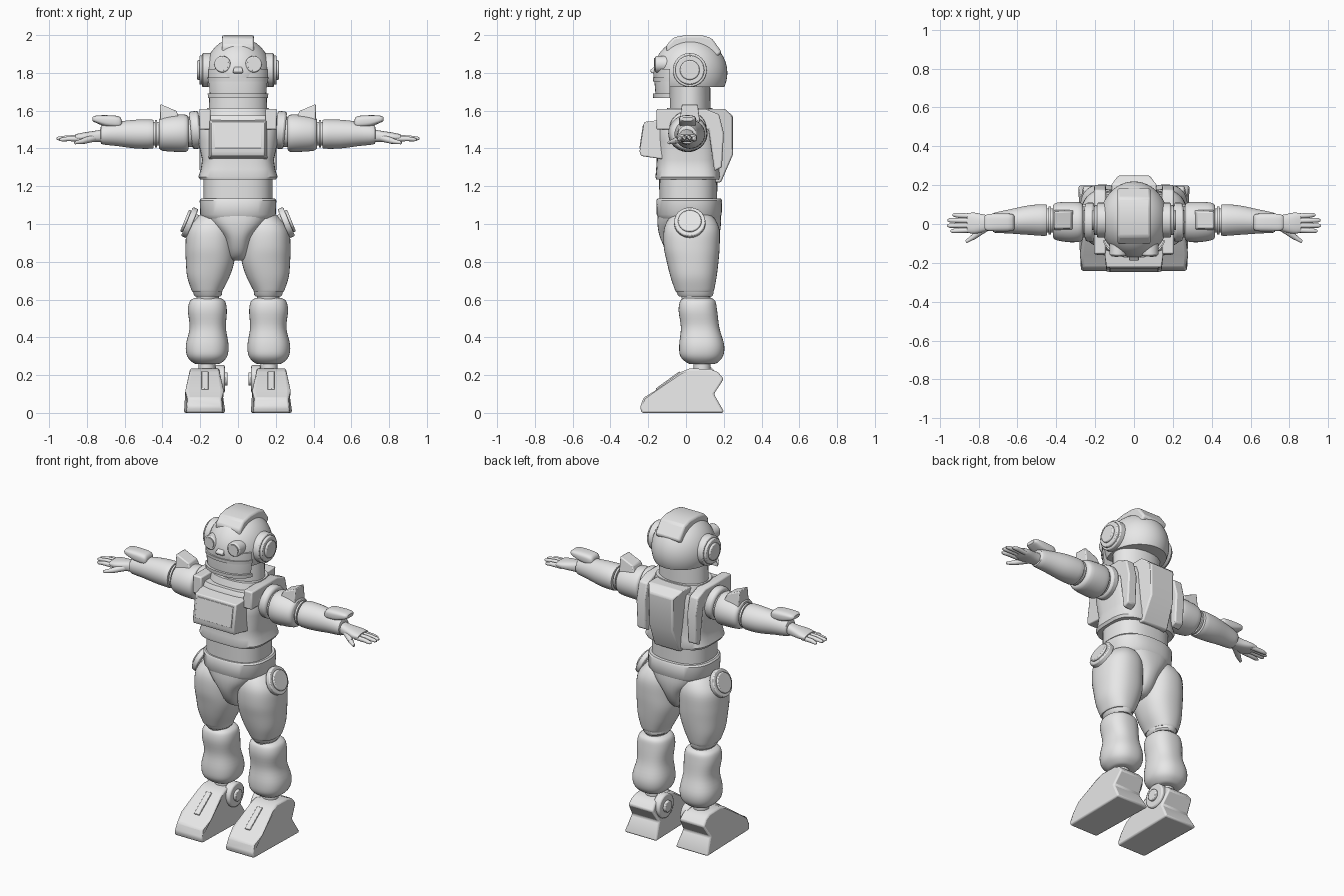
import bpy, bmesh, math
from mathutils import Vector

grey = bpy.data.materials.new("light_grey")
grey.diffuse_color = (0.8, 0.8, 0.8, 1)


def finish(name, bm, mirror=False, bevel=0.0, angle=35):
    bmesh.ops.recalc_face_normals(bm, faces=bm.faces)
    me = bpy.data.meshes.new(name)
    bm.to_mesh(me)
    bm.free()
    me.materials.append(grey)
    me.shade_smooth()
    me.set_sharp_from_angle(angle=math.radians(angle))
    ob = bpy.data.objects.new(name, me)
    bpy.context.collection.objects.link(ob)
    if bevel:
        m = ob.modifiers.new("bevel", 'BEVEL')
        m.width, m.segments, m.limit_method = bevel, 2, 'ANGLE'
    if mirror:
        ob.modifiers.new("mirror", 'MIRROR')
    return ob


def spline(rings, steps):
    """Catmull-Rom interpolation between cross-sections."""
    out = []
    for i in range(len(rings) - 1):
        a, b, c, d = (rings[max(0, min(len(rings) - 1, i + k))] for k in (-1, 0, 1, 2))
        for s in range(steps):
            t = s / steps
            out.append([0.5 * (2*q + (r-p)*t + (2*p-5*q+4*r-s2)*t*t + (3*q-p-3*r+s2)*t**3)
                        for p, q, r, s2 in zip(a, b, c, d)])
    return out + [rings[-1]]


def loft(name, rings, axis='z', power=2.0, steps=1, mirror=False, clip=None, n=40, angle=35):
    """Rings are (position, centre u, centre v, radius u, radius v)."""
    bm = bmesh.new()
    loops = []
    for t, cu, cv, ru, rv in (spline(rings, steps) if steps > 1 else rings):
        loop = []
        for k in range(n):
            c, s = math.cos(math.tau*k/n), math.sin(math.tau*k/n)
            u = cu + ru*math.copysign(abs(c)**(2/power), c)
            v = cv + rv*math.copysign(abs(s)**(2/power), s)
            loop.append(bm.verts.new((u, v, t) if axis == 'z' else (t, u, v)))
        loops.append(loop)
    for a, b in zip(loops, loops[1:]):
        for k in range(n):
            bm.faces.new((a[k], a[(k+1) % n], b[(k+1) % n], b[k]))
    bm.faces.new(loops[0])
    bm.faces.new(loops[-1])
    if clip:
        cut(bm, *clip)
    return finish(name, bm, mirror, angle=angle)


def cut(bm, co, normal):
    """Remove everything on the normal side and cap the hole."""
    r = bmesh.ops.bisect_plane(bm, geom=bm.verts[:]+bm.edges[:]+bm.faces[:],
                               plane_co=co, plane_no=normal, clear_outer=True)
    edges = [e for e in r['geom_cut'] if isinstance(e, bmesh.types.BMEdge)]
    bmesh.ops.holes_fill(bm, edges=edges, sides=0)


def prism(name, profile, width, cx=0.0, bevel=0.01, mirror=False):
    """Side profile in (y, z), widened along x by width(y, z)."""
    bm = bmesh.new()
    w = width if callable(width) else (lambda y, z: width)
    sides = [[bm.verts.new((cx + s*w(y, z), y, z)) for y, z in profile] for s in (-1, 1)]
    bm.faces.new(sides[0])
    bm.faces.new(sides[1])
    for k in range(len(profile)):
        j = (k+1) % len(profile)
        bm.faces.new((sides[0][k], sides[0][j], sides[1][j], sides[1][k]))
    return finish(name, bm, mirror, bevel)


def tube(name, p, q, r1, r2=None, mirror=True, n=32, bevel=0.0):
    p, q = Vector(p), Vector(q)
    bm = bmesh.new()
    bmesh.ops.create_cone(bm, cap_ends=True, segments=n, radius1=r1,
                          radius2=r1 if r2 is None else r2, depth=(q-p).length)
    rot = (q-p).to_track_quat('Z', 'Y').to_matrix().to_4x4()
    rot.translation = (p+q)/2
    bm.transform(rot)
    return finish(name, bm, mirror, bevel)


# Head: helmet dome, jaw, lips, crest, nose, eyes, ears
bm = bmesh.new()
bmesh.ops.create_uvsphere(bm, u_segments=48, v_segments=28, radius=1)
for v in bm.verts:
    v.co = Vector((v.co.x*0.176, 0.023 + v.co.y*0.196, 1.80 + v.co.z*0.188))
cut(bm, (0, 0, 1.725), (0, 0, -1))
finish("helmet", bm)
back = ((0, -0.085, 0), (0, 1, 0))
loft("jaw", [(1.67, 0, -.02, .158, .14), (1.75, 0, -.02, .166, .147), (1.82, 0, -.01, .17, .155)],
     power=2.4, clip=back)
for name, lo, hi in (("upper_lip", 1.755, 1.775), ("lower_lip", 1.668, 1.69)):
    loft(name, [(lo, 0, -.02, .168, .154), (hi, 0, -.02, .17, .156)], power=2.4, clip=back)
prism("crest", [(-.10, 1.88), (-.105, 1.945), (-.065, 1.988), (0, 2.0), (.08, 2.0), (.135, 1.985),
                (.19, 1.91), (.16, 1.88)], .085, bevel=.012)
prism("nose", [(-.13, 1.86), (-.19, 1.815), (-.185, 1.80), (-.13, 1.79)],
      lambda y, z: .012 if z > 1.84 else .026, bevel=.005)
tube("eye_rim", (.08, -.09, 1.845), (.083, -.163, 1.846), .046, .043, bevel=.006)
tube("eye_lens", (.08, -.1, 1.845), (.083, -.169, 1.846), .033)
for name, x, r in (("ear_base", .19, .09), ("ear_ring", .205, .077), ("ear_cap", .217, .052)):
    tube(name, (.12, .02, 1.815), (x, .02, 1.815), r, bevel=.006)

# Neck and torso
loft("neck", [(1.55, 0, .022, .155, .108), (1.76, 0, .022, .15, .106)])
loft("waist", [(1.08, 0, .012, .183, .152), (1.27, 0, .012, .183, .155)], power=2.6)
loft("chest", [(1.235, 0, .01, .2, .168), (1.25, 0, .01, .21, .172), (1.29, 0, .01, .197, .168),
               (1.34, 0, .01, .19, .165), (1.44, 0, .01, .212, .165), (1.54, 0, .01, .216, .165),
               (1.575, 0, .015, .2, .15)], power=3.4)
loft("collar", [(1.55, 0, .02, .175, .14), (1.615, 0, .02, .162, .12)], power=2.6)
prism("shoulder_strap", [(-.158, 1.5), (-.155, 1.61), (-.05, 1.61), (.1, 1.61), (.175, 1.58),
                         (.2, 1.48), (.19, 1.3), (.15, 1.28), (.12, 1.5)],
      .03, cx=.175, bevel=.008, mirror=True)

# Chest console with a thin screen plate
prism("chest_console", [(-.10, 1.555), (-.222, 1.54), (-.246, 1.385), (-.238, 1.36), (-.10, 1.34)],
      lambda y, z: .142 if y < -.2 else .158, bevel=.006)
prism("console_screen", [(-.221, 1.525), (-.228, 1.525), (-.247, 1.40), (-.24, 1.40)], .125, bevel=.002)

# Backpack
prism("backpack", [(.10, 1.61), (.205, 1.61), (.25, 1.57), (.25, 1.37), (.185, 1.22), (.10, 1.22)],
      lambda y, z: (.08 if y > .22 else .12) - (.03 if z < 1.3 else 0), bevel=.008)

# Belt, pelvis and hip discs
loft("belt", [(1.03, 0, .017, .185, .16), (1.05, 0, .017, .2, .172), (1.125, 0, .017, .203, .174),
              (1.135, 0, .017, .195, .168)], power=2.5)
loft("pelvis", [(1.07, 0, .017, .19, .165), (1.0, 0, .017, .15, .168), (.93, 0, .017, .085, .155),
                (.86, 0, .017, .06, .12), (.82, 0, .017, .048, .08), (.807, 0, .017, .03, .04)],
     power=2.5, steps=4)
ax = Vector((.92, 0, .38))
hip = Vector((.25, .02, 1.005))
for name, a, b, r in (("hip_hub", -.08, 0, .055), ("hip_disc", -.01, .022, .083),
                      ("hip_cap", .02, .036, .062)):
    tube(name, hip + ax*a, hip + ax*b, r, bevel=.006)

# Legs
loft("thigh", [(1.06, .13, .03, .05, .08), (1.03, .135, .03, .09, .12), (.97, .145, .03, .124, .147),
               (.88, .148, .03, .13, .148), (.8, .148, .035, .128, .137), (.72, .157, .04, .112, .122),
               (.655, .163, .045, .085, .105), (.64, .163, .045, .078, .098)],
     power=2.3, steps=4, mirror=True)
loft("thigh_cuff", [(.615, .16, .05, .066, .086), (.625, .16, .05, .074, .094),
                    (.65, .162, .046, .078, .1)], mirror=True)
loft("knee_joint", [(.57, .162, .06, .06, .075), (.63, .16, .05, .06, .078)], mirror=True)
loft("shin", [(.608, .162, .062, .07, .075), (.59, .162, .062, .094, .094), (.54, .162, .063, .103, .102),
              (.45, .16, .075, .096, .102), (.36, .163, .083, .113, .119), (.3, .163, .083, .106, .113),
              (.265, .163, .085, .075, .08), (.258, .163, .085, .05, .055)],
     power=2.4, steps=4, mirror=True)
tube("ankle", (.165, .085, .19), (.165, .085, .28), .045)

# Feet with instep plate and inner ankle disc
foot_width = lambda y, z: .11 - .14*z - (.012 if y < -.2 else 0)
prism("foot", [(-.235, 0), (-.243, .03), (-.225, .08), (-.16, .12), (-.03, .215), (.02, .235),
               (.13, .232), (.17, .215), (.2, .18), (.148, .1), (.198, .012), (.198, 0)],
      foot_width, cx=.177, bevel=.012, mirror=True)
prism("instep_plate", [(-.155, .12), (-.16, .129), (-.035, .22), (-.03, .212)], .018, cx=.175,
      bevel=.003, mirror=True)
tube("ankle_disc", (.12, .09, .18), (.07, .09, .18), .074, bevel=.008)
tube("ankle_disc_cap", (.08, .09, .18), (.055, .09, .18), .035, bevel=.005)

# Arms
tube("shoulder_joint", (.15, .01, 1.495), (.3, .01, 1.485), .08)
tube("shoulder_ring", (.2, .01, 1.5), (.25, .01, 1.495), .1, bevel=.012)
loft("upper_arm", [(.262, .01, 1.48, .085, .083), (.275, .01, 1.48, .1, .098), (.33, .01, 1.48, .104, .098),
                   (.4, .013, 1.478, .096, .09), (.418, .013, 1.478, .08, .076)],
     axis='x', steps=3, mirror=True)
tube("elbow_joint", (.4, .018, 1.478), (.47, .018, 1.476), .062)
tube("elbow_ring", (.428, .018, 1.478), (.44, .018, 1.478), .073)
loft("forearm", [(.447, .02, 1.476, .07, .068), (.457, .02, 1.476, .081, .077),
                 (.54, .02, 1.476, .076, .076), (.64, .013, 1.477, .062, .064),
                 (.715, .007, 1.474, .052, .053), (.727, .007, 1.472, .042, .04)],
     axis='x', steps=3, mirror=True)

# Pauldron wedge rising outward, and wrist guard
bm = bmesh.new()
bmesh.ops.create_cube(bm, size=1)
for v in bm.verts:
    out, top = v.co.x > 0, v.co.z > 0
    v.co = Vector((.412 if out else (.325 if top else .3), .02 + v.co.y*(.085 if top else .11),
                   (1.635 if out else 1.598) if top else 1.53))
finish("pauldron", bm, True, .006)
loft("wrist_guard", [(.615, .008, 1.535, .03, .012), (.63, .008, 1.54, .044, .03),
                     (.7, .008, 1.546, .046, .03), (.755, .008, 1.555, .042, .018),
                     (.77, .008, 1.555, .03, .01)], axis='x', power=3, steps=3, mirror=True)

# Hands
loft("palm", [(.715, .005, 1.468, .036, .034), (.76, .004, 1.463, .042, .03),
              (.82, .004, 1.46, .054, .024), (.86, .006, 1.46, .05, .015)],
     axis='x', power=2.5, steps=3, mirror=True)
for i, (y, x) in enumerate(((.044, .935), (.018, .96), (-.008, .962), (-.034, .945))):
    z = 1.46 - .006*abs(i - 1.5)
    loft("finger_%d" % (i+1), [(.83, y*.92, z, .013, .014), (.9, y, z, .013, .013),
                               (x-.012, y*1.06, z-.004, .011, .01), (x, y*1.06, z-.005, .005, .005)],
         axis='x', n=14, mirror=True, angle=60)
tube("thumb_base", (.765, -.02, 1.455), (.825, -.065, 1.437), .02, .015, n=16)
tube("thumb_tip", (.82, -.062, 1.438), (.865, -.092, 1.43), .015, .008, n=16, bevel=.003)
